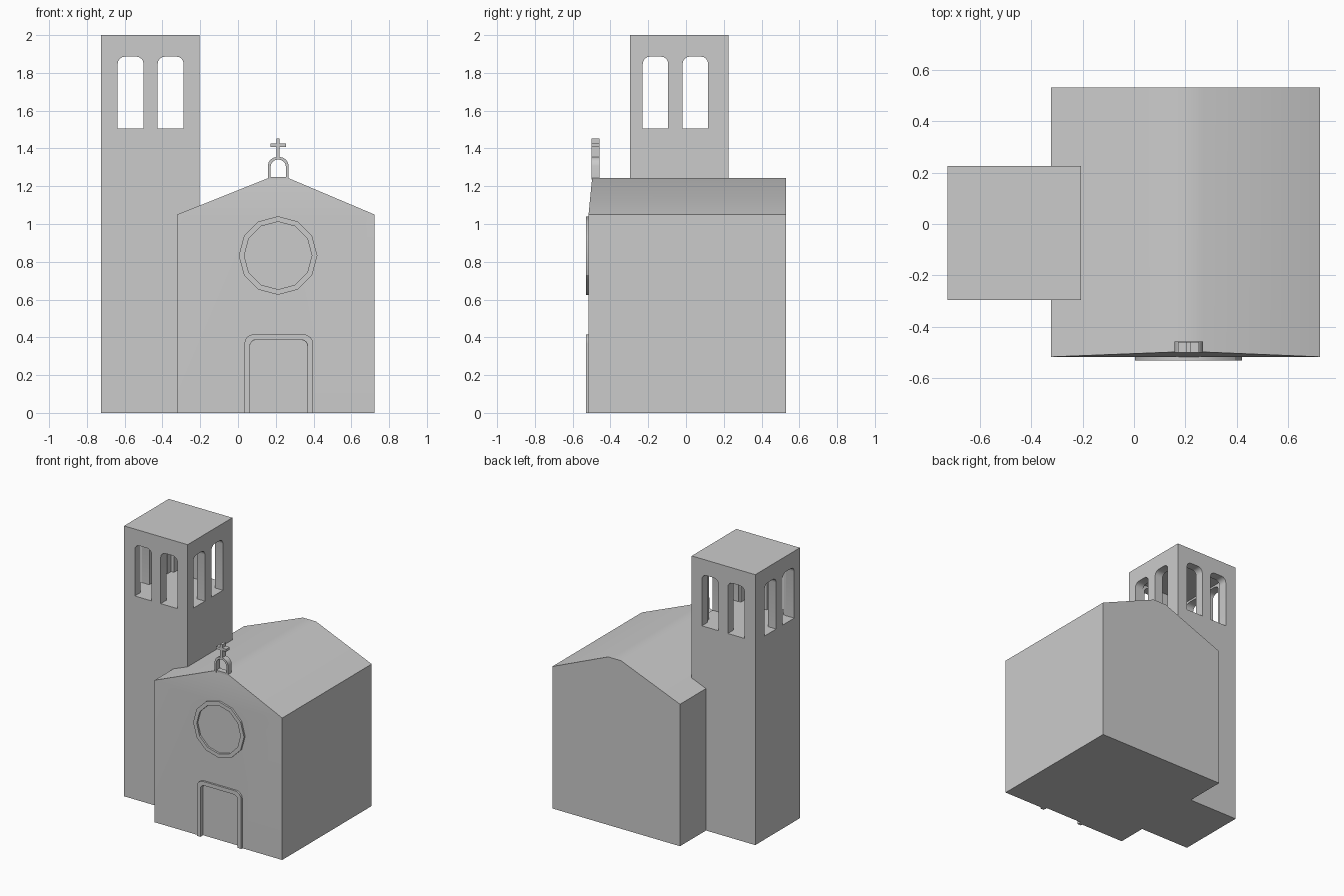
import bpy, bmesh, math
from mathutils import Matrix, Vector

if "Cube" in bpy.data.objects:
    bpy.data.objects.remove(bpy.data.objects["Cube"])


def finish(name, bm, smooth=False):
    bmesh.ops.recalc_face_normals(bm, faces=bm.faces)
    me = bpy.data.meshes.new(name)
    bm.to_mesh(me)
    bm.free()
    ob = bpy.data.objects.new(name, me)
    bpy.context.collection.objects.link(ob)
    if smooth:
        smooth_obj(ob)
    return ob


def activate(ob):
    bpy.ops.object.select_all(action='DESELECT')
    ob.select_set(True)
    bpy.context.view_layer.objects.active = ob


def smooth_obj(ob):
    activate(ob)
    bpy.ops.object.shade_smooth_by_angle(angle=math.radians(30))


def add_prism(bm, pts, a, b, axis='y'):
    """Extrude a (horizontal, z) outline from a to b along the axis."""
    def place(h, z, d):
        return (h, d, z) if axis == 'y' else (d, h, z)
    r0 = [bm.verts.new(place(h, z, a)) for h, z in pts]
    r1 = [bm.verts.new(place(h, z, b)) for h, z in pts]
    bm.faces.new(r0)
    bm.faces.new(r1[::-1])
    n = len(pts)
    for i in range(n):
        j = (i + 1) % n
        bm.faces.new((r0[i], r1[i], r1[j], r0[j]))
    return r0, r1


def prism(name, pts, a, b, axis='y', smooth=False):
    bm = bmesh.new()
    add_prism(bm, pts, a, b, axis)
    return finish(name, bm, smooth)


def rect(x0, x1, z0, z1):
    return [(x0, z0), (x1, z0), (x1, z1), (x0, z1)]


def arch(x0, x1, z0, z1, r, n=4):
    """Opening outline with rounded top corners, from bottom right to bottom left."""
    pts = [(x1, z0)]
    for cx, start in ((x1 - r, 0), (x0 + r, 90)):
        for i in range(n + 1):
            t = math.radians(start + 90 * i / n)
            pts.append((cx + r * math.cos(t), z1 - r + r * math.sin(t)))
    return pts + [(x0, z0)]


def arch_frame(x0, x1, z0, z1, r, w):
    """Arch-shaped band of width w, open at the bottom."""
    return arch(x0, x1, z0, z1, r) + arch(x0 + w, x1 - w, z0, z1 - w, r - w * 0.6)[::-1]


def cut(ob, cutters):
    for c in cutters:
        m = ob.modifiers.new("cut", 'BOOLEAN')
        m.operation = 'DIFFERENCE'
        m.solver = 'EXACT'
        m.object = c
        activate(ob)
        bpy.ops.object.modifier_apply(modifier=m.name)
        bpy.data.objects.remove(c, do_unlink=True)


CX = 0.212          # centre line of the facade details
FRONT = -0.516      # facade plane
RELIEF = -0.53      # front of the raised trims

# Nave with a narrow flat ridge and a gable that leans back slightly
bm = bmesh.new()
front, back = add_prism(bm, [(-0.322, 0), (0.723, 0), (0.723, 1.05), (0.267, 1.243),
                             (0.16, 1.243), (-0.322, 1.05)], FRONT, 0.53)
bmesh.ops.connect_verts(bm, verts=[front[2], front[5]])
for v in front[3:5]:
    v.co.y = -0.497
nave = finish("nave", bm)

# Hollow bowl of the round window and the shallow door recess
bm = bmesh.new()
bmesh.ops.create_uvsphere(bm, u_segments=12, v_segments=12, radius=0.18)
bm.transform(Matrix.Translation((CX, -0.523, 0.833))
             @ Matrix.Diagonal((1, 0.75, 1, 1)) @ Matrix.Rotation(math.pi / 2, 4, 'X'))
bowl = finish("bowl_cutter", bm)
door = prism("door_cutter", arch(0.063, 0.367, -0.05, 0.386, 0.032), -0.6, -0.498)
cut(nave, [bowl, door])
smooth_obj(nave)

# Round window surround
bm = bmesh.new()
rings = []
for r, y in ((0.208, FRONT + 0.01), (0.208, RELIEF), (0.179, RELIEF), (0.179, FRONT + 0.01)):
    rings.append([bm.verts.new((CX + r * math.cos(math.tau * i / 12), y,
                                0.833 + r * math.sin(math.tau * i / 12))) for i in range(12)])
for k in range(4):
    a, b = rings[k], rings[(k + 1) % 4]
    for i in range(12):
        j = (i + 1) % 12
        bm.faces.new((a[i], a[j], b[j], b[i]))
finish("round_window_surround", bm, True)

# Door surround
prism("door_surround", arch_frame(0.034, 0.397, 0, 0.416, 0.05, 0.029),
      RELIEF, FRONT + 0.005, smooth=True)

# Tower with a hollow belfry and paired openings on all four sides
tower = prism("bell_tower", rect(-0.725, -0.205, 0, 2.0), -0.296, 0.226)
cutters = [prism("chamber_cutter", rect(-0.66, -0.27, 1.505, 1.9), -0.231, 0.161)]
for x in (-0.637, -0.425):
    cutters.append(prism("belfry_cutter", arch(x, x + 0.137, 1.505, 1.886, 0.038), -0.5, 0.5))
for y in (-0.229, -0.018):
    cutters.append(prism("belfry_cutter", arch(y, y + 0.135, 1.505, 1.886, 0.038),
                         -1.0, 0.1, 'x'))
cut(tower, cutters)
smooth_obj(tower)

# Small arch on the ridge
prism("ridge_arch", arch_frame(CX - 0.054, CX + 0.056, 1.235, 1.355, 0.048, 0.014),
      -0.5, -0.457, smooth=True)
prism("ridge_arch_base", rect(CX - 0.052, CX + 0.054, 1.235, 1.25), -0.499, -0.458)

# Cross above the arch
w, a = 0.009, 0.041
half = [(w, 1.35), (w, 1.408), (a, 1.408), (a, 1.427), (w, 1.427), (w, 1.452)]
prism("cross", [(CX + x, z) for x, z in half] + [(CX - x, z) for x, z in half[::-1]],
      -0.499, -0.458)
